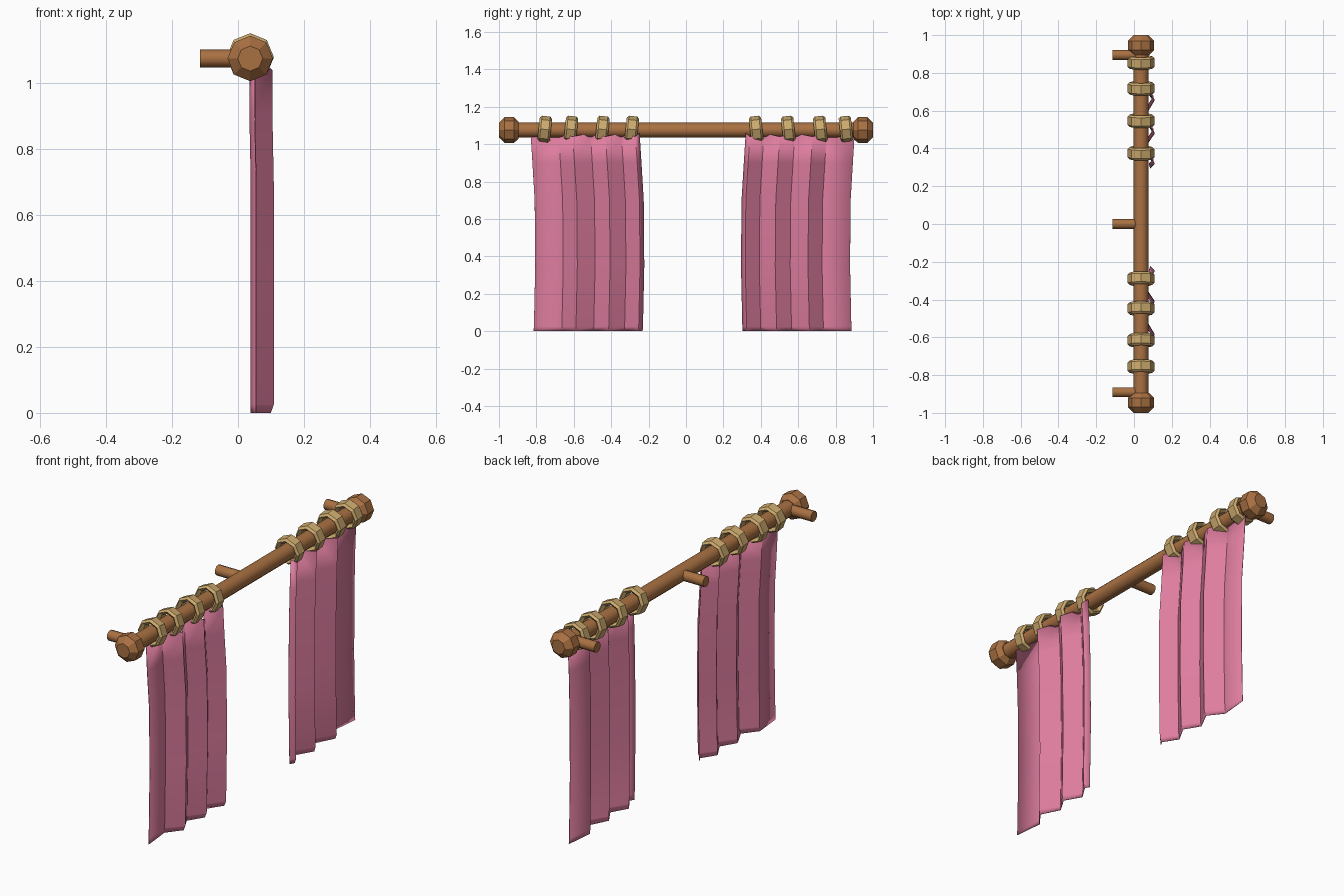
import bpy, math
from mathutils import Matrix

if "Cube" in bpy.data.objects:
    bpy.data.objects.remove(bpy.data.objects["Cube"])

RX, RZ = 0.037, 1.075          # rod centre line


def material(name, col):
    m = bpy.data.materials.new(name)
    m.diffuse_color = (*col, 1)
    m.use_nodes = True
    m.node_tree.nodes["Principled BSDF"].inputs["Base Color"].default_value = m.diffuse_color
    return m


WOOD = material("brown wood", (0.40, 0.165, 0.055))
TAN = material("tan ring", (0.60, 0.40, 0.155))
PINK = material("pink cloth", (0.73, 0.205, 0.345))


def build(name, verts, faces, mat, angle=None):
    me = bpy.data.meshes.new(name)
    me.from_pydata(verts, [], faces)
    me.materials.append(mat)
    ob = bpy.data.objects.new(name, me)
    bpy.context.collection.objects.link(ob)
    bpy.ops.object.select_all(action='DESELECT')
    ob.select_set(True)
    bpy.context.view_layer.objects.active = ob
    bpy.ops.object.mode_set(mode='EDIT')
    bpy.ops.mesh.select_all(action='SELECT')
    bpy.ops.mesh.normals_make_consistent(inside=False)
    bpy.ops.object.mode_set(mode='OBJECT')
    if angle:
        bpy.ops.object.shade_smooth_by_angle(angle=math.radians(angle))
    return ob


def lathe(name, profile, sides, mat, closed=False, angle=None):
    """Revolve (radius, y) points around the y axis."""
    n = len(profile)
    verts = [(r * math.sin(2 * math.pi * i / sides), y, r * math.cos(2 * math.pi * i / sides))
             for i in range(sides) for r, y in profile]
    faces = []
    for i in range(sides):
        j = (i + 1) % sides
        for k in range(n if closed else n - 1):
            l = (k + 1) % n
            faces.append((i * n + k, i * n + l, j * n + l, j * n + k))
    if not closed:
        faces.append([i * n for i in range(sides)])
        faces.append([i * n + n - 1 for i in range(sides)])
    return build(name, verts, faces, mat, angle)


# Rod
rod = lathe("rod", [(0.04, -0.92), (0.04, 0.92)], 12, WOOD, angle=40)
rod.location = (RX, 0, RZ)

# Finials at both ends
for side, s in (("left", -1), ("right", 1)):
    f = lathe(side + "_finial", [(0.045, s * 0.895), (0.069, s * 0.92), (0.069, s * 0.97), (0.038, s)], 8, WOOD)
    f.location = (RX, 0, RZ)

# Wall brackets
for i, y in enumerate((-0.89, 0, 0.895)):
    b = lathe(f"bracket_{i + 1}", [(0.027, -0.065), (0.027, 0.065)], 10, WOOD, angle=40)
    b.rotation_euler = (0, 0, math.pi / 2)
    b.location = (-0.05, y, RZ)

# Curtain rings, slightly tilted
SECTION = [(0.046, -0.02), (0.06, -0.033), (0.071, -0.022), (0.071, 0.022), (0.06, 0.033), (0.046, 0.02)]
for i, y in enumerate((-0.755, -0.615, -0.447, -0.29, 0.375, 0.547, 0.718, 0.855)):
    r = lathe(f"ring_{i + 1}", SECTION, 8, TAN, closed=True)
    r.rotation_euler = (math.radians(6 if y > 0 else -6), 0, 0)
    r.location = (RX, y, RZ + 0.004)

# Pleat section: (distance from the outer edge, x)
PLEATS = [(0, 0.055), (0.15, 0.04), (0.225, 0.107), (0.32, 0.05), (0.40, 0.107),
          (0.485, 0.05), (0.56, 0.107), (0.582, 0.085)]
# Rows: height and sideways drift toward the middle
ROWS = [(0, 0), (0.025, 0.002), (0.35, 0.009), (0.7, 0.006), (0.9, -0.006), (1.05, -0.016)]


def curtain(name, outer, s):
    verts, n = [], len(PLEATS)
    for k, (z, drift) in enumerate(ROWS):
        for d, x in PLEATS:
            zz, xx = z, x
            if k == len(ROWS) - 1:                 # scalloped top edge
                zz = 1.04 if x > 0.1 else 1.06
            if k == 0 and x > 0.1:                 # tucked hem
                xx -= 0.009
            if k > 3:
                xx -= 0.004
            verts.append((xx, outer + s * (d + drift), zz))
    faces = [(k * n + i, k * n + i + 1, (k + 1) * n + i + 1, (k + 1) * n + i)
             for k in range(len(ROWS) - 1) for i in range(n - 1)]
    ob = build(name, verts, faces, PINK, 40)
    m = ob.modifiers.new("thickness", 'SOLIDIFY')
    m.thickness = 0.003
    m.offset = 0


# Two curtain panels
curtain("left_curtain", -0.815, 1)
curtain("right_curtain", 0.886, -1)
